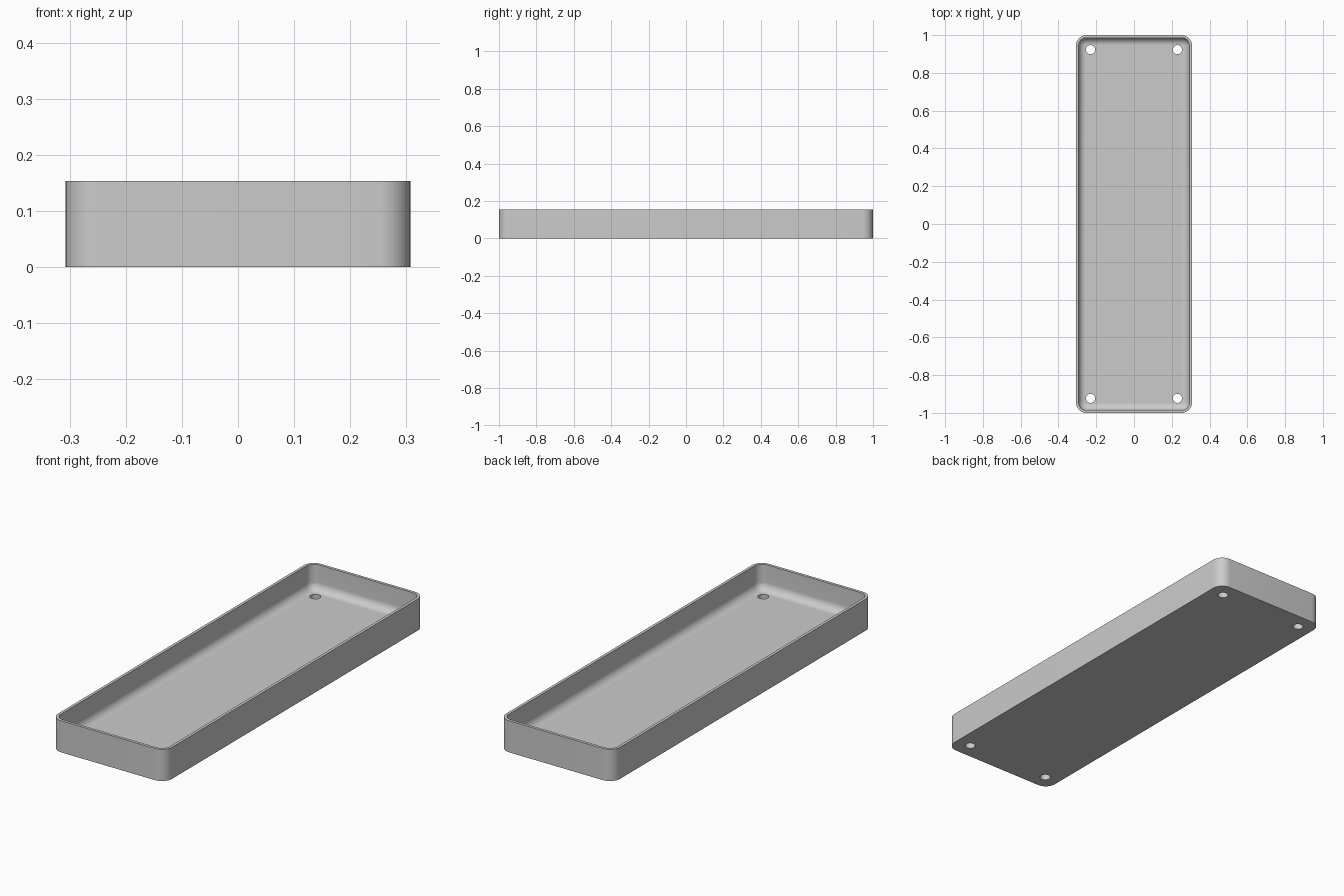
import bpy, bmesh, math

cube = bpy.data.objects.get("Cube")
if cube:
    bpy.data.objects.remove(cube, do_unlink=True)

HALF_X, HALF_Y, HEIGHT = 0.307, 1.0, 0.154
CORNER, WALL, FLOOR, FILLET = 0.055, 0.014, 0.03, 0.038
HOLE_X, HOLE_Y, HOLE_R = 0.23, 0.923, 0.024
STEPS = 10

grey = bpy.data.materials.new("plain grey")
grey.use_nodes = True
colour = (0.6, 0.6, 0.6, 1)
grey.diffuse_color = colour
grey.node_tree.nodes["Principled BSDF"].inputs["Base Color"].default_value = colour


def rounded_loop(bm, inset, z):
    """Rounded rectangle, inset from the outer wall, at height z."""
    r = CORNER - inset
    verts = []
    for quarter, (sx, sy) in enumerate([(1, 1), (-1, 1), (-1, -1), (1, -1)]):
        for i in range(STEPS + 1):
            a = math.pi / 2 * (quarter + i / STEPS)
            verts.append(bm.verts.new((sx * (HALF_X - CORNER) + r * math.cos(a),
                                       sy * (HALF_Y - CORNER) + r * math.sin(a), z)))
    return verts


# Wall section from outer base, over the rim, down the inner fillet to the floor
section = [(0, 0), (0, HEIGHT), (WALL, HEIGHT)]
for i in range(STEPS + 1):
    a = math.pi / 2 * i / STEPS
    section.append((WALL + FILLET * (1 - math.cos(a)),
                    FLOOR + FILLET * (1 - math.sin(a))))

# Tray shell
bm = bmesh.new()
loops = [rounded_loop(bm, inset, z) for inset, z in section]
for low, high in zip(loops, loops[1:]):
    for i in range(len(low)):
        j = (i + 1) % len(low)
        bm.faces.new((low[i], low[j], high[j], high[i]))
bm.faces.new(loops[0][::-1])
bm.faces.new(loops[-1])
bmesh.ops.recalc_face_normals(bm, faces=bm.faces)
mesh = bpy.data.meshes.new("tray")
bm.to_mesh(mesh)
bm.free()
mesh.materials.append(grey)
tray = bpy.data.objects.new("tray", mesh)
bpy.context.collection.objects.link(tray)

# Screw holes through the floor corners
bpy.ops.object.select_all(action='DESELECT')
for sx in (-1, 1):
    for sy in (-1, 1):
        bpy.ops.mesh.primitive_cylinder_add(vertices=32, radius=HOLE_R, depth=0.2,
                                            location=(sx * HOLE_X, sy * HOLE_Y, 0))
        cutter = bpy.context.object
        cutter.name = "hole_cutter"
        cutter.data.materials.append(grey)
        cut = tray.modifiers.new("screw hole", 'BOOLEAN')
        cut.operation = 'DIFFERENCE'
        cut.solver = 'EXACT'
        cut.object = cutter
        bpy.context.view_layer.objects.active = tray
        bpy.ops.object.modifier_apply(modifier=cut.name)
        bpy.data.objects.remove(cutter, do_unlink=True)

# Smooth corners and fillet, sharp rim and base
bpy.ops.object.select_all(action='DESELECT')
tray.select_set(True)
bpy.context.view_layer.objects.active = tray
bpy.ops.object.shade_smooth_by_angle(angle=math.radians(30))
